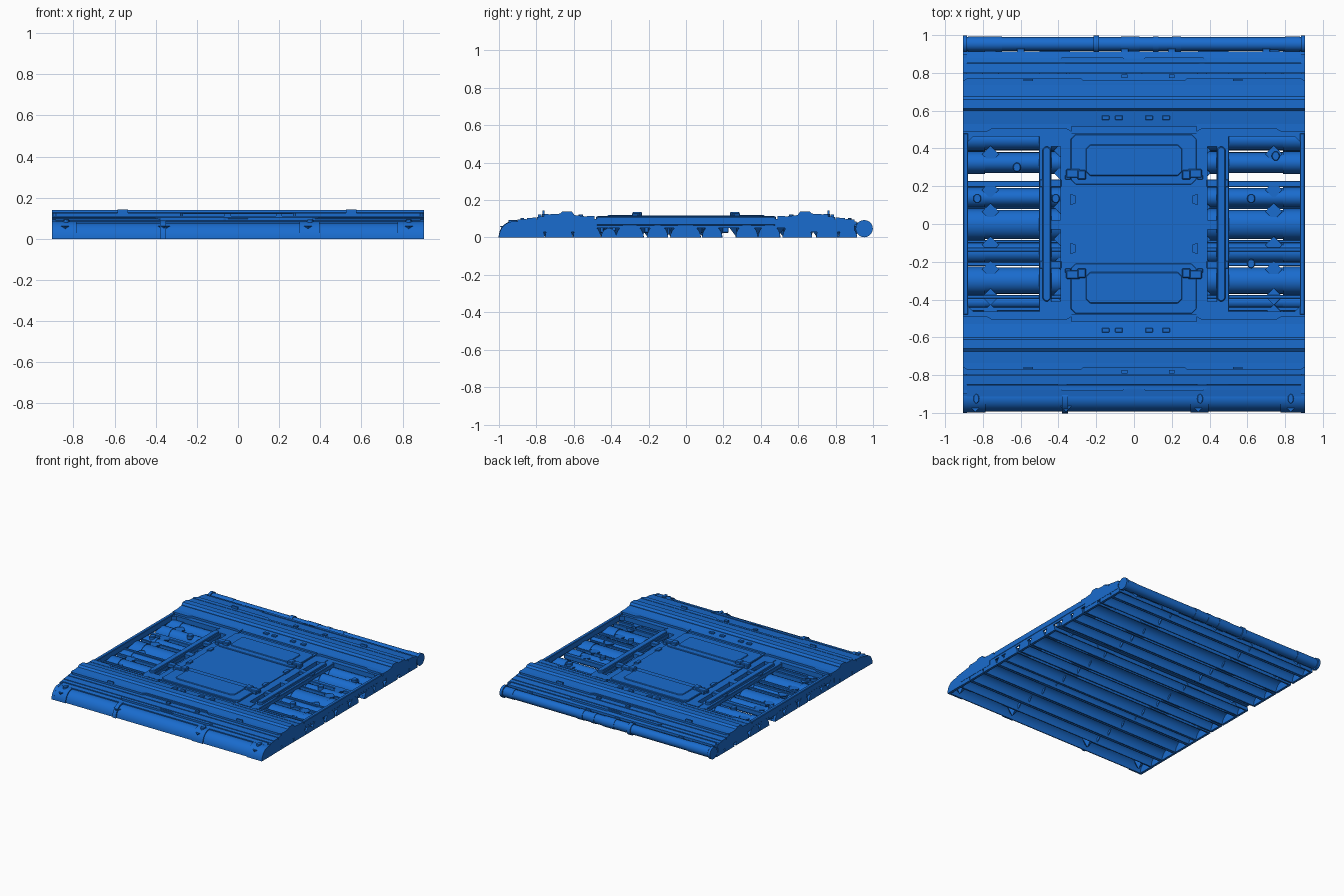
import bpy, bmesh, math
from mathutils import Vector

if "Cube" in bpy.data.objects:
    bpy.data.objects.remove(bpy.data.objects["Cube"])

blue = bpy.data.materials.new("blue_paint")
blue.diffuse_color = (0.01, 0.15, 0.62, 1)
blue.use_nodes = True
blue.node_tree.nodes["Principled BSDF"].inputs["Base Color"].default_value = blue.diffuse_color


def extrude(name, pts, a, b, axis="z", bevel=0.0, smooth=False):
    """Extrude a 2D outline: (x, y) along z, or (y, z) along x."""
    put = (lambda p, t: (p[0], p[1], t)) if axis == "z" else (lambda p, t: (t, p[0], p[1]))
    bm = bmesh.new()
    lo = [bm.verts.new(put(p, a)) for p in pts]
    hi = [bm.verts.new(put(p, b)) for p in pts]
    bm.faces.new(lo)
    bm.faces.new(hi)
    n = len(pts)
    for i in range(n):
        j = (i + 1) % n
        bm.faces.new((lo[i], lo[j], hi[j], hi[i]))
    bmesh.ops.recalc_face_normals(bm, faces=bm.faces)
    me = bpy.data.meshes.new(name)
    bm.to_mesh(me)
    bm.free()
    ob = bpy.data.objects.new(name, me)
    bpy.context.collection.objects.link(ob)
    me.materials.append(blue)
    if bevel:
        m = ob.modifiers.new("bevel", "BEVEL")
        m.width, m.segments, m.limit_method = bevel, 1, "ANGLE"
    if smooth:
        bpy.context.view_layer.objects.active = ob
        ob.select_set(True)
        bpy.ops.object.shade_smooth_by_angle(angle=math.radians(35))
        ob.select_set(False)
    return ob


def box(name, x0, x1, y0, y1, z0, z1, bevel=0.0):
    x0, x1 = sorted((x0, x1))
    y0, y1 = sorted((y0, y1))
    return extrude(name, [(x0, y0), (x1, y0), (x1, y1), (x0, y1)], z0, z1, "z", bevel)


def chamfered(x0, x1, y0, y1, c):
    return [(x0 + c, y0), (x1 - c, y0), (x1, y0 + c), (x1, y1 - c),
            (x1 - c, y1), (x0 + c, y1), (x0, y1 - c), (x0, y0 + c)]


def arc(cy, ry, rz, a0=180, a1=0, n=12):
    return [(cy + ry * math.cos(math.radians(a0 + (a1 - a0) * i / n)),
             rz * math.sin(math.radians(a0 + (a1 - a0) * i / n))) for i in range(n + 1)]


def arch(name, y0, y1, h, x0, x1, t=0.007, a1=0, solid=False):
    """Half-pipe shell running along x, open underneath unless solid."""
    cy, r = (y0 + y1) / 2, (y1 - y0) / 2
    pts = arc(cy, r, h, 180, a1)
    if solid:
        pts = pts + ([(pts[-1][0], 0)] if a1 else [])
    else:
        pts = pts + arc(cy, r - t, h - t, 180, a1)[::-1]
    return extrude(name, pts, x0, x1, "x", smooth=True)


def cylinder(name, x0, x1, y, z, r, n=20):
    pts = [(y + r * math.cos(2 * math.pi * i / n), z + r * math.sin(2 * math.pi * i / n)) for i in range(n)]
    return extrude(name, pts, x0, x1, "x", smooth=True)


def fin(name, x, y):
    """Pyramid foot pointing down."""
    bm = bmesh.new()
    bmesh.ops.create_cone(bm, cap_ends=True, segments=4, radius1=0.0, radius2=0.045, depth=0.06)
    bmesh.ops.translate(bm, verts=bm.verts, vec=Vector((x, y, 0.032)))
    me = bpy.data.meshes.new(name)
    bm.to_mesh(me)
    bm.free()
    me.materials.append(blue)
    bpy.context.collection.objects.link(bpy.data.objects.new(name, me))


W = 0.905

# Half-pipes under the deck, with sleeves and closed ends
pipes = [(-0.87, -0.76), (-0.75, -0.61), (-0.60, -0.46), (-0.45, -0.375), (-0.37, -0.23),
         (-0.205, -0.10), (-0.08, 0.075), (0.09, 0.19), (0.27, 0.38), (0.39, 0.50),
         (0.52, 0.67), (0.70, 0.81), (0.82, 0.91)]
for y0, y1 in pipes:
    h = min(0.072, 0.62 * (y1 - y0))
    arch("half_pipe", y0, y1, h, -0.89, 0.89)
    for s in (-1, 1):
        arch("pipe_end", y0 - .004, y1 + .004, h + .003, *sorted((s * 0.885, s * (W - 0.002))), solid=True)
        for a, b in ((0.79, 0.885), (0.34, 0.50)):
            arch("pipe_sleeve", y0 - .005, y1 + .005, h + .005, *sorted((s * a, s * b)))
    for i, x in enumerate((-0.76, -0.38, 0.0, 0.36, 0.74)):
        fin("pyramid_foot", x, y0 if i % 2 else y1 - .01)

# Pipe fittings seen through the windows
for x, y in ((-0.83, 0.135), (-0.62, 0.30), (0.62, 0.135), (-0.415, 0.135), (0.62, -0.21), (0.75, 0.36)):
    extrude("pipe_fitting", [(x + .022 * math.cos(k * math.pi / 5), y + .026 * math.sin(k * math.pi / 5))
                             for k in range(10)], 0.05, 0.082, bevel=0.004)

# Thin rails between the pipes
for y0, y1, z in ((0.195, 0.228, 0.06), (-0.10, -0.085, 0.05), (-0.145, -0.125, 0.075),
                  (-0.222, -0.20, 0.06), (-0.395, -0.375, 0.07), (-0.46, -0.44, 0.06), (0.08, 0.09, 0.06)):
    box("thin_rail", -0.89, 0.89, y0, y1, z - 0.035, z, 0.003)

# Stepped deck at both ends, each strip with its own height profile
strips = [((.475, .098), (.515, .098)), ((.515, .110), (.60, .120)), ((.60, .124), (.612, .140), (.66, .140), (.675, .127)),
          ((.675, .127), (.76, .122)), ((.76, .112), (.797, .110)), ((.80, .107), (.85, .103)),
          ((.853, .100), (.88, .097)), ((.88, .090), (.912, .085))]
for s in (-1, 1):
    for st in strips:
        pts = [(s * y, z) for y, z in st]
        pts = [(pts[0][0], 0.066)] + pts + [(pts[-1][0], 0.066)]
        extrude("deck_strip", pts, -W, W, "x")
    # Angular lips along the strip edges
    for m in (-1, 1):
        extrude("deck_inner_lip", [(m * x, s * y) for x, y in
                ((W, .488), (.78, .488), (.75, .505), (.36, .505), (.33, .488), (.33, .53), (W, .53))], 0.09, 0.114)
        box("deck_edge_cap", m * .885, m * W, s * .53, s * .90, 0.03, 0.095)
    extrude("deck_center_lip", [(x, s * y) for x, y in
            ((-.26, .75), (.26, .75), (.28, .77), (W - .02, .77), (W, .755), (W, .735), (-W, .735), (-W, .755),
             (-W + .02, .77), (-.28, .77))], 0.10, 0.126)
    extrude("deck_outer_lip", [(x, s * y) for x, y in
            ((-.40, .865), (-.38, .885), (-.07, .885), (-.04, .872), (.04, .872), (.07, .885), (.36, .885), (.39, .865))],
            0.08, 0.104)
    for x in (-.15, -.08, .08, .17):
        box("deck_bolt_plate", x - .02, x + .02, s * .55, s * .575, 0.11, 0.124, 0.003)
    for x in (-.56, .55):
        box("deck_tab", x - .025, x + .025, s * .757, s * .768, 0.11, 0.143)
    for x in (-.05, .2):
        box("deck_latch", x - .015, x + .015, s * .772, s * .792, 0.10, 0.122)

# Middle frame around the windows and slots
for s in (-1, 1):
    box("side_rail", s * .878, s * W, -.48, .48, 0.064, 0.112, 0.004)
    box("side_skirt", s * .893, s * (W - .003), -.90, .90, 0.05, 0.07)
    box("slot_inner_strip", s * .325, s * .388, -.48, .48, 0.066, 0.102)
    box("slot_outer_strip", s * .437, s * .502, -.48, .48, 0.066, 0.098, 0.003)
    box("slot_bridge", s * .38, s * .44, -.03, .02, 0.066, 0.105)
    extrude("slot_bar", chamfered(*sorted((s * .440, s * .484)), -.41, .41, .015), 0.09, 0.118, bevel=0.004)
    for t in (-1, 1):
        box("slot_end", s * .38, s * .44, t * .41, t * .48, 0.066, 0.102)
        box("window_edge", s * .49, s * .89, t * .462, t * .48, 0.066, 0.102)
        extrude("window_corner", [(s * .88, t * .465), (s * .85, t * .465), (s * .88, t * .435)], 0.07, 0.1)
        box("slot_cross_tab", s * .385, s * .50, t * .215 - .02, t * .215 + .02, 0.08, 0.108, 0.003)

# Center plate with a raised panel and rounded hatch at each end
box("center_plate", -.33, .33, -.48, .48, 0.07, 0.108)
for s in (-1, 1):
    y0, y1 = sorted((s * .21, s * .475))
    extrude("raised_panel", chamfered(-.335, .33, y0, y1, .025), 0.10, 0.115, bevel=0.003)
    y0, y1 = sorted((s * .255, s * .42))
    hatch = extrude("hatch", chamfered(-.255, .255, y0, y1, .022), 0.10, 0.120, bevel=0.004)
    # Corner clips and edge latches
    for m in (-1, 1):
        box("corner_clip", m * .285, m * .36, s * .245, s * .29, 0.10, 0.130, 0.005)
        box("clip_pad", m * .255, m * .30, s * .235, s * .285, 0.10, 0.137, 0.005)
        box("clip_hook", m * .335, m * .365, s * .235, s * .26, 0.09, 0.124, 0.003)
        extrude("plate_latch", [(m * x, s * y) for x, y in
                ((.335, .10), (.335, .16), (.31, .15), (.31, .11))], 0.10, 0.118)

# Front quarter pipe with sleeves, clamp and slot fittings
arch("front_pipe", -0.992, -0.85, 0.078, -0.89, 0.89, a1=50)
for x0, x1, g in ((-.9, -.785, .007), (.30, .395, .007), (.775, .9, .007), (-.38, -.35, .010)):
    arch("front_sleeve", -0.992 - g, -0.85 + g, 0.078 + g, x0, x1, t=.012, a1=50)
for s in (-1, 1):
    arch("front_pipe_end", -1.0, -0.842, 0.086, *sorted((s * .885, s * W)), a1=40, solid=True)
for x in (-.835, .35, .83):
    extrude("front_fitting", [(x + .016 * math.cos(k * math.pi / 5), -.925 + .026 * math.sin(k * math.pi / 5))
                              for k in range(10)], 0.06, 0.093, bevel=0.003)
for x in (-.84, -.36, .34, .83):
    fin("pyramid_foot", x, -.95)

# Back round pipe with end caps, sleeves and clamps
cylinder("back_pipe", -.89, .89, .953, .047, .036)
for x0, x1, r in ((-.905, -.885, .046), (.885, .905, .046), (-.88, -.70, .039), (-.215, -.185, .044),
                  (-.07, .03, .039), (.10, .13, .039), (.20, .25, .039), (.80, .88, .039)):
    cylinder("back_pipe_collar", x0, x1, .953, .047, r)
for x in (-.6, -.05, .2, .7):
    box("back_pipe_bracket", x - .02, x + .02, .895, .93, 0.03, 0.08, 0.003)
